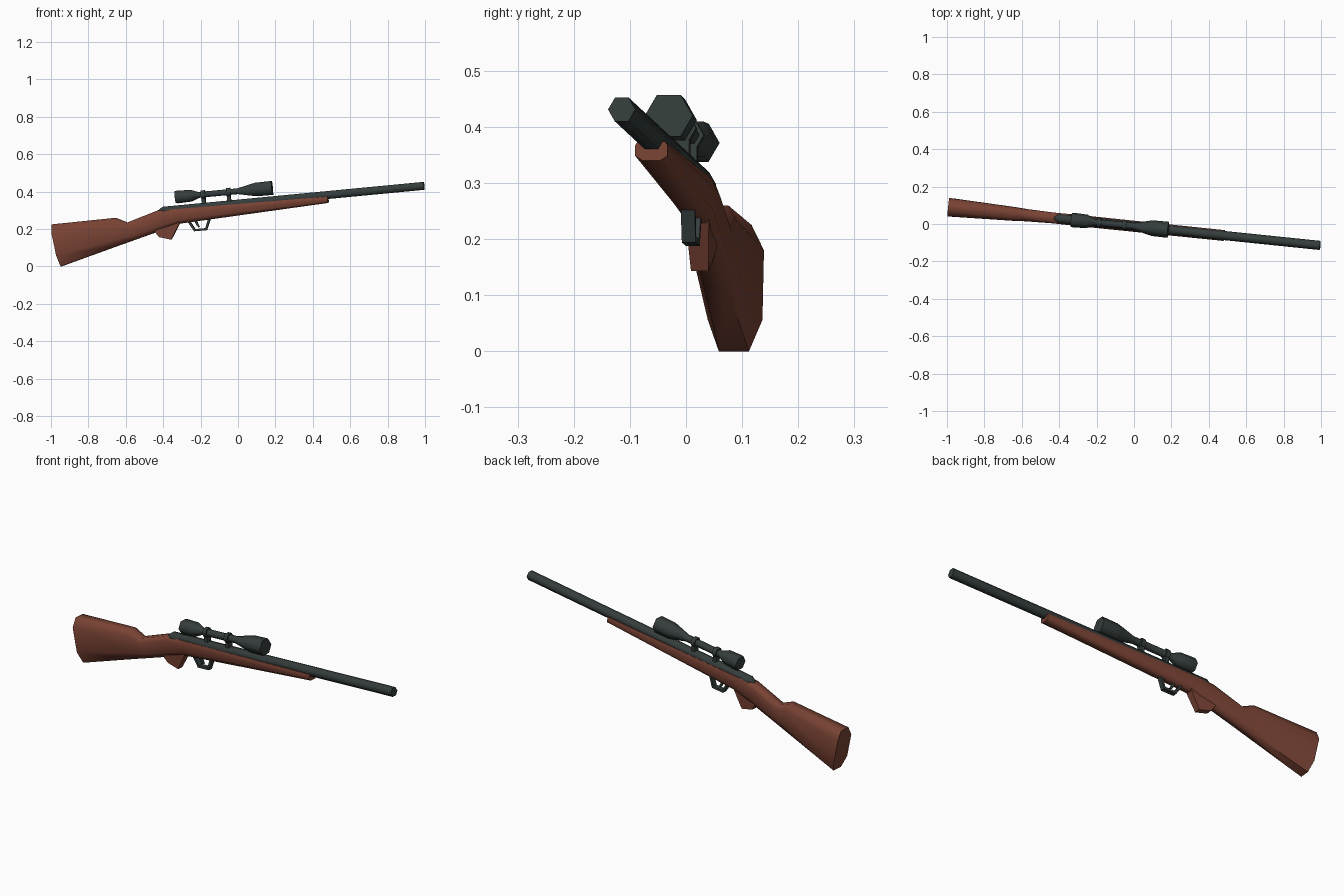
import bpy, bmesh, math
from mathutils import Matrix, Vector

if "Cube" in bpy.data.objects:
    bpy.data.objects.remove(bpy.data.objects["Cube"])

YAW, PITCH = math.atan(0.103), math.atan(0.095)
Z0, Y0 = 0.336, -0.011
M = (Matrix.Translation((0, Y0, Z0)) @ Matrix.Rotation(-YAW, 4, 'Z')
     @ Matrix.Rotation(-PITCH, 4, 'Y'))
parts = []


def material(name, rgb):
    m = bpy.data.materials.new(name)
    m.diffuse_color = (*rgb, 1)
    m.use_nodes = True
    m.node_tree.nodes["Principled BSDF"].inputs["Base Color"].default_value = m.diffuse_color
    return m


WOOD = material("walnut_wood", (0.19, 0.055, 0.034))
METAL = material("dark_metal", (0.035, 0.047, 0.045))


def loc(x, z, v=0.0):
    """Front-view x, z to a point in the gun's own frame (v is sideways)."""
    a, b = x / math.cos(YAW), z - Z0
    return Vector((a * math.cos(PITCH) + b * math.sin(PITCH), v,
                   -a * math.sin(PITCH) + b * math.cos(PITCH)))


def axial(x, w=0.0):
    """Distance along the bore for a front-view x at height w above the bore."""
    return x / (math.cos(YAW) * math.cos(PITCH)) + w * math.tan(PITCH)


def loft(name, rings, mat, closed=False, angle=65):
    bm = bmesh.new()
    vs = [[bm.verts.new(M @ Vector(p)) for p in r] for r in rings]
    n = len(vs[0])
    pairs = list(zip(vs, vs[1:])) + ([(vs[-1], vs[0])] if closed else [])
    for a, b in pairs:
        for i in range(n):
            j = (i + 1) % n
            bm.faces.new((a[i], a[j], b[j], b[i]))
    if not closed:
        bm.faces.new(vs[0])
        bm.faces.new(vs[-1])
    bmesh.ops.recalc_face_normals(bm, faces=bm.faces)
    me = bpy.data.meshes.new(name)
    bm.to_mesh(me)
    bm.free()
    me.materials.append(mat)
    ob = bpy.data.objects.new(name, me)
    bpy.context.collection.objects.link(ob)
    bpy.ops.object.select_all(action='DESELECT')
    ob.select_set(True)
    bpy.context.view_layer.objects.active = ob
    bpy.ops.object.shade_smooth_by_angle(angle=math.radians(angle))
    parts.append(ob)
    return ob


def hex_tube(name, stations, mat):
    """Six-sided turned part with flat top: stations are (x, w, radius)."""
    loft(name, [[(axial(x, w), r * math.cos(k * math.pi / 3),
                  w + r * math.sin(k * math.pi / 3)) for k in range(6)]
                for x, w, r in stations], mat)


def section(bot, top, hw, top_frac=0.55, bow=0.0):
    """Eight-sided stock section between a bottom and a top point."""
    right = [(0, 0.55, 0), (0.25, 1, bow), (0.8, 1, bow), (1, top_frac, 0)]
    pts = right + [(t, -f, b) for t, f, b in reversed(right)]
    return [loc(bot[0] + (top[0] - bot[0]) * t - b,
                bot[1] + (top[1] - bot[1]) * t, f * hw) for t, f, b in pts]


def slab(name, outline, hw, mat):
    """Front-view outline given thickness sideways."""
    loft(name, [[loc(x, z, s * hw) for x, z in outline] for s in (-1, 1)],
         mat, angle=30)


# one-piece stock: butt, comb, wrist, fore-end
loft("stock", [
    section((-0.945, 0.0), (-0.993, 0.225), 0.049, bow=0.009),
    section((-0.63, 0.114), (-0.653, 0.26), 0.037),
    section((-0.57, 0.135), (-0.59, 0.235), 0.033),
    section((-0.43, 0.185), (-0.43, 0.298), 0.029, 0.7),
    section((-0.31, 0.229), (-0.32, 0.308), 0.030, 0.85),
    section((0.484, 0.34), (0.482, 0.374), 0.029, 0.85)], WOOD)

# grip bump under the wrist
loft("grip", [[loc(x, z, v * k) for x, z, k in
               ((-0.445, 0.20, 1), (-0.438, 0.18, 1), (-0.42, 0.157, 0.75),
                (-0.355, 0.143, 0.75), (-0.308, 0.235, 1), (-0.36, 0.25, 1))]
              for v in (-0.021, 0.021)], WOOD, angle=30)

# barrel with sloped rear end
hex_tube("barrel", [(-0.425, -0.008, 0.014), (-0.40, 0, 0.0245),
                    (0.996, 0, 0.0245)], METAL)

# telescopic sight
SW = 0.066
hex_tube("scope", [(x, SW, r) for x, r in (
    (-0.334, 0.037), (-0.322, 0.039), (-0.25, 0.036), (-0.21, 0.018),
    (0.0, 0.018), (0.085, 0.039), (0.10, 0.042), (0.184, 0.043))], METAL)

# scope rings and posts
for i, x in enumerate((-0.185, -0.05)):
    hex_tube(f"scope_ring_{i + 1}", [(x - 0.011, SW, 0.026),
                                     (x + 0.011, SW, 0.026)], METAL)
    u = axial(x, SW)
    loft(f"scope_post_{i + 1}",
         [[(u + a * 0.010, b * 0.014, w) for a, b in
           ((-1, -1), (1, -1), (1, 1), (-1, 1))] for w in (0.01, 0.055)], METAL)

# trigger guard strap swept along its outline
outer = [(-0.272, 0.245), (-0.233, 0.188), (-0.165, 0.194), (-0.143, 0.262)]
inner = [(-0.256, 0.245), (-0.227, 0.200), (-0.173, 0.205), (-0.156, 0.262)]
loft("trigger_guard", [[loc(*o, -0.0125), loc(*o, 0.0125),
                        loc(*n, 0.0125), loc(*n, -0.0125)]
                       for o, n in zip(outer, inner)], METAL, angle=30)

# trigger
slab("trigger", [(-0.235, 0.25), (-0.218, 0.25), (-0.212, 0.228),
                 (-0.203, 0.212), (-0.211, 0.209), (-0.224, 0.226)], 0.006, METAL)

# centre the model and rest it on the ground
cs = [v.co for o in parts for v in o.data.vertices]
lo = [min(c[i] for c in cs) for i in range(3)]
hi = [max(c[i] for c in cs) for i in range(3)]
shift = Matrix.Translation((-(lo[0] + hi[0]) / 2, -(lo[1] + hi[1]) / 2, -lo[2]))
for o in parts:
    o.data.transform(shift)
